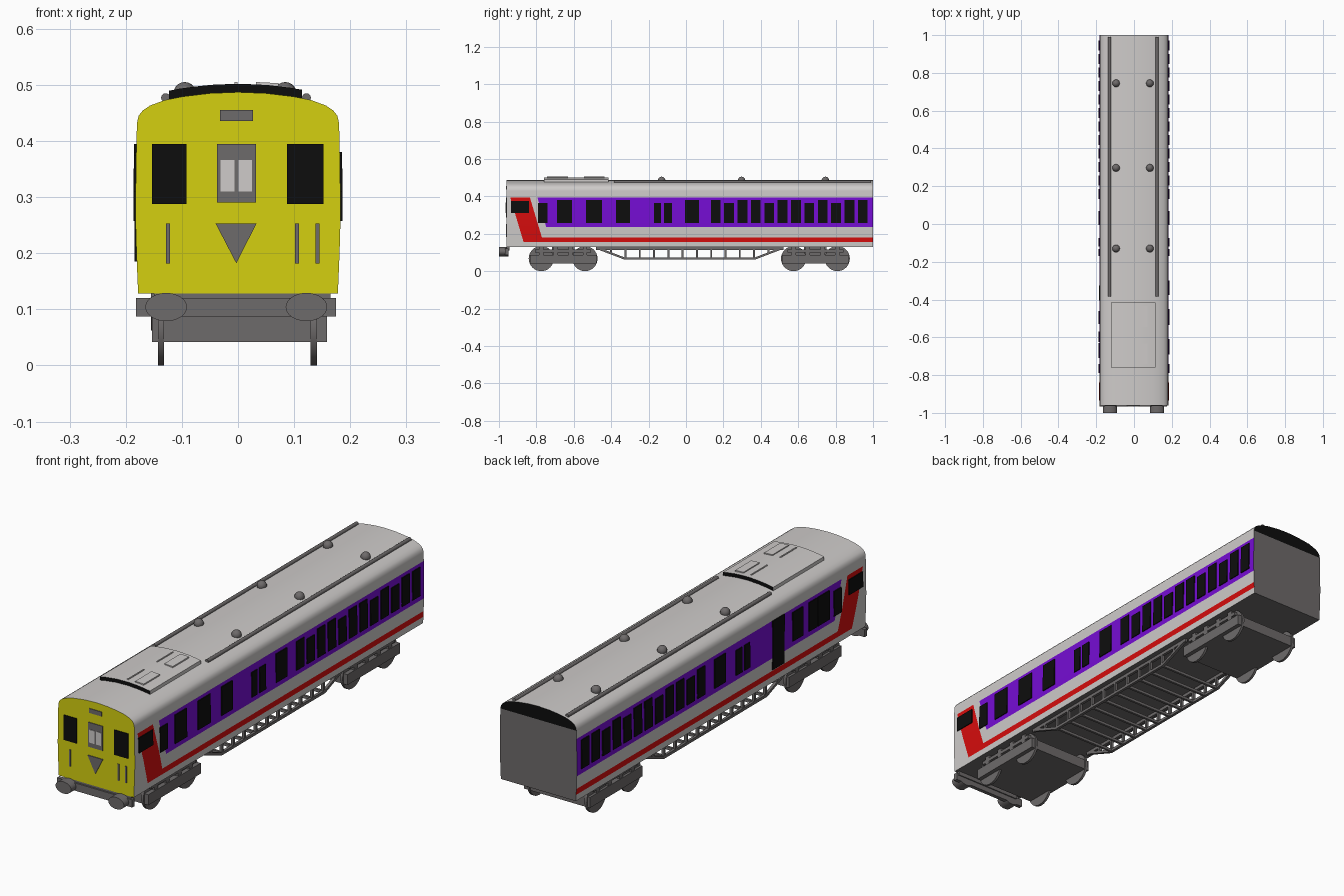
import bpy, bmesh, math
from mathutils import Vector, Matrix

if "Cube" in bpy.data.objects:
    bpy.data.objects.remove(bpy.data.objects["Cube"])


def material(name, r, g, b):
    m = bpy.data.materials.new(name)
    m.diffuse_color = (r, g, b, 1)
    m.use_nodes = True
    m.node_tree.nodes["Principled BSDF"].inputs["Base Color"].default_value = m.diffuse_color
    return m


LIGHT = material("light_grey", 0.62, 0.60, 0.59)
YELLOW = material("yellow", 0.66, 0.63, 0.005)
PURPLE = material("purple", 0.18, 0.004, 0.66)
RED = material("red", 0.68, 0.004, 0.004)
GREY = material("mid_grey", 0.155, 0.145, 0.145)
BLACK = material("black", 0.004, 0.004, 0.004)

# Half cross-section of the coach, bottom to roof centre
PROFILE = [(0.178, 0.128), (0.181, 0.2), (0.183, 0.27), (0.182, 0.34), (0.181, 0.4),
           (0.180, 0.432), (0.177, 0.445), (0.170, 0.454), (0.157, 0.463), (0.13, 0.473),
           (0.1, 0.479), (0.05, 0.485), (0, 0.487)]


def side_x(z):
    for (xa, za), (xb, zb) in zip(PROFILE, PROFILE[1:]):
        if za <= z <= zb:
            return xa + (xb - xa) * (z - za) / (zb - za)


def roof_z(x):
    x = abs(x)
    for (xa, za), (xb, zb) in zip(PROFILE, PROFILE[1:]):
        if xb <= x <= xa and za > 0.43:
            return za + (zb - za) * (xa - x) / (xa - xb)


def finish(name, bm, *mats, smooth=False):
    bmesh.ops.recalc_face_normals(bm, faces=bm.faces)
    me = bpy.data.meshes.new(name)
    bm.to_mesh(me)
    bm.free()
    for m in mats:
        me.materials.append(m)
    ob = bpy.data.objects.new(name, me)
    bpy.context.collection.objects.link(ob)
    if smooth:
        bpy.ops.object.select_all(action='DESELECT')
        ob.select_set(True)
        bpy.context.view_layer.objects.active = ob
        bpy.ops.object.shade_smooth_by_angle(angle=math.radians(35))
    return ob


def prism(bm, ring, offset):
    """Extrude a planar ring of points by an offset vector."""
    a = [bm.verts.new(p) for p in ring]
    b = [bm.verts.new(Vector(p) + Vector(offset)) for p in ring]
    n = len(a)
    bm.faces.new(a)
    bm.faces.new(b[::-1])
    for i in range(n):
        bm.faces.new((a[i], a[(i + 1) % n], b[(i + 1) % n], b[i]))


def box(bm, x0, x1, y0, y1, z0, z1):
    prism(bm, [(x0, y0, z0), (x1, y0, z0), (x1, y1, z0), (x0, y1, z0)], (0, 0, z1 - z0))


def cylinder(bm, centre, radius, depth, axis, segs=32, squash=1):
    rot = Matrix.Rotation(math.pi / 2, 4, 'Y' if axis == 'X' else 'X')
    m = Matrix.Translation(centre) @ Matrix.Diagonal((1, 1, squash, 1)) @ rot
    bmesh.ops.create_cone(bm, cap_ends=True, segments=segs, radius1=radius,
                          radius2=radius, depth=depth, matrix=m)


# Coach body: extruded section, cut along the livery lines and coloured by rule
bm = bmesh.new()
ring = PROFILE + [(-x, z) for x, z in PROFILE[-2::-1]]
prism(bm, [(x, -0.96, z) for x, z in ring], (0, 1.96, 0))
SLANT = 0.30
cuts = [((0, 0, z), (0, 0, 1)) for z in (0.155, 0.18, 0.235, 0.395, 0.43)]
cuts += [((0, y, 0.395), (0, 1, SLANT)) for y in (-0.94, -0.835, -0.795)]
for co, no in cuts:
    bmesh.ops.bisect_plane(bm, geom=bm.verts[:] + bm.edges[:] + bm.faces[:],
                           plane_co=co, plane_no=no)
bmesh.ops.recalc_face_normals(bm, faces=bm.faces)
for f in bm.faces:
    c, n = f.calc_center_median(), f.normal
    s = c.y + SLANT * (c.z - 0.395)
    if n.y < -0.9:
        f.material_index = 1
    elif n.y > 0.9:
        f.material_index = 5 if c.z > 0.43 else 4
    elif n.z < -0.9:
        f.material_index = 4
    elif abs(n.x) > 0.9:
        if 0.155 < c.z < 0.395 and s > -0.94 and (c.z < 0.18 or s < -0.835):
            f.material_index = 3
        elif 0.235 < c.z < 0.395 and s > -0.795:
            f.material_index = 2
finish("coach_body", bm, LIGHT, YELLOW, PURPLE, RED, GREY, BLACK, smooth=True)

# Side windows and the left-hand door, as thin plates on the body side
TALL, SHORT = (0.257, 0.38), (0.257, 0.364)
both = [(-0.935, -0.84, (0.31, 0.375)), (-0.79, -0.74, SHORT), (-0.17, -0.133, SHORT),
        (-0.118, -0.075, SHORT), (-0.005, 0.07, TALL)]
for i in range(12):
    y = 0.133 + 0.0715 * i
    both.append((y, y + 0.052, SHORT if i in (1, 4, 7, 9) else TALL))
right = [(-0.69, -0.61, TALL), (-0.535, -0.45, TALL), (-0.375, -0.30, TALL)]
left = [(-0.71, -0.63, TALL), (-0.625, -0.57, TALL), (-0.53, -0.46, TALL),
        (-0.405, -0.325, (0.185, 0.395))]
for name, sx, rows in (("right_windows", 1, both + right), ("left_windows_and_door", -1, both + left)):
    bm = bmesh.new()
    for y0, y1, (z0, z1) in rows:
        a, b = side_x(z0), side_x(z1)
        prism(bm, [(sx * (a - 0.004), y0, z0), (sx * (a + 0.004), y0, z0),
                   (sx * (b + 0.004), y0, z1), (sx * (b - 0.004), y0, z1)], (0, y1 - y0, 0))
    finish(name, bm, BLACK)


def front_plates(name, mat, rects, y=-0.963):
    bm = bmesh.new()
    for x0, x1, z0, z1 in rects:
        box(bm, x0, x1, y, -0.958, z0, z1)
    return finish(name, bm, mat)


# Cab front: windows, centre door, headcode panel, handrails, triangle
front_plates("cab_windows", BLACK, [(-0.153, -0.092, 0.288, 0.395), (0.087, 0.152, 0.288, 0.395)])
front_plates("cab_front_panels", GREY, [(-0.037, 0.032, 0.29, 0.395), (-0.032, 0.027, 0.436, 0.455),
             (-0.128, -0.121, 0.182, 0.253), (0.102, 0.109, 0.182, 0.253), (0.138, 0.145, 0.182, 0.253)])
front_plates("cab_door_panes", LIGHT, [(-0.031, -0.006, 0.31, 0.366), (0.001, 0.025, 0.31, 0.366)], -0.965)
bm = bmesh.new()
prism(bm, [(-0.04, -0.963, 0.253), (0.033, -0.963, 0.253), (-0.003, -0.963, 0.182)], (0, 0.005, 0))
finish("front_triangle", bm, GREY)

# Buffer beam and oval buffers
bm = bmesh.new()
box(bm, -0.182, 0.175, -0.967, -0.95, 0.087, 0.12)
box(bm, -0.15, 0.165, -0.96, -0.945, 0.11, 0.13)
finish("buffer_beam", bm, GREY)
bm = bmesh.new()
for x in (-0.128, 0.122):
    cylinder(bm, (x, -0.975, 0.104), 0.037, 0.05, 'Y', squash=0.68)
finish("buffers", bm, GREY, smooth=True)

# Raised roof hatch following the roof curve, black at both ends
bm = bmesh.new()
xs = [-0.123 + 0.237 * i / 12 for i in range(13)]
ring = [(x, -0.76, roof_z(x) - 0.003) for x in xs] + [(x, -0.76, roof_z(x) + 0.015) for x in xs[::-1]]
prism(bm, ring, (0, 0.345, 0))
bm.normal_update()
for f in bm.faces:
    f.material_index = int(abs(f.normal.y) > 0.9)
finish("roof_hatch", bm, LIGHT, BLACK, smooth=True)

# Small vents on the hatch
bm = bmesh.new()
for y in (-0.545, -0.742):
    prism(bm, [(0.032, y, 0.497), (0.072, y, 0.494), (0.072, y, 0.503), (0.032, y, 0.505)], (0, 0.11, 0))
    box(bm, -0.006, -0.001, y, y + 0.11, 0.497, 0.505)
finish("hatch_vents", bm, LIGHT)

# Roof rails and dome vents
bm = bmesh.new()
for x in (-0.129, 0.122):
    cylinder(bm, (x, 0.3025, 0.477), 0.008, 1.375, 'Y', segs=16)
finish("roof_rails", bm, GREY, smooth=True)
bm = bmesh.new()
for x in (-0.095, 0.084):
    for y in (-0.13, 0.297, 0.745):
        bmesh.ops.create_uvsphere(bm, u_segments=16, v_segments=10, radius=0.02,
                                  matrix=Matrix.Translation((x, y, 0.485)))
finish("roof_domes", bm, GREY, smooth=True)

# Bogies: frame, bolster, spring bars and four wheels each
for name, cy in (("front", -0.657), ("rear", 0.692)):
    bm = bmesh.new()
    box(bm, -0.153, 0.159, cy - 0.178, cy + 0.178, 0.042, 0.087)
    box(bm, -0.1, 0.1, cy - 0.06, cy + 0.06, 0.08, 0.13)
    for x in (-0.15, 0.14):
        box(bm, x, x + 0.015, cy - 0.15, cy + 0.15, 0.1, 0.115)
        for dy in (-0.117, -0.04, 0.04, 0.117):
            box(bm, x, x + 0.015, cy + dy - 0.012, cy + dy + 0.012, 0.08, 0.13)
    finish(name + "_bogie_frame", bm, GREY)
    bm = bmesh.new()
    for dy in (-0.117, 0.117):
        for x in (-0.137, 0.135):
            cylinder(bm, (x, cy + dy, 0.067), 0.067, 0.011, 'X')
        cylinder(bm, (0, cy + dy, 0.067), 0.012, 0.27, 'X', segs=12)
    finish(name + "_wheels", bm, GREY, smooth=True)

# Underframe truss: side girders, posts and cross rungs
bm = bmesh.new()
path = [(-0.48, 0.125), (-0.33, 0.068), (0.37, 0.068), (0.52, 0.125)]
for x in (-0.155, 0.143):
    box(bm, x, x + 0.012, -0.48, 0.52, 0.114, 0.13)
    for (ya, za), (yb, zb) in zip(path, path[1:]):
        prism(bm, [(x, ya, za - 0.006), (x, yb, zb - 0.006), (x, yb, zb + 0.006), (x, ya, za + 0.006)],
              (0.012, 0, 0))
    for i in range(12):
        y = -0.4 + 0.0764 * i
        box(bm, x, x + 0.012, y - 0.005, y + 0.005, 0.092 if i in (0, 11) else 0.068, 0.12)
for i in range(10):
    y = -0.3236 + 0.0764 * i
    box(bm, -0.15, 0.15, y - 0.005, y + 0.005, 0.062, 0.074)
finish("underframe_truss", bm, GREY)
